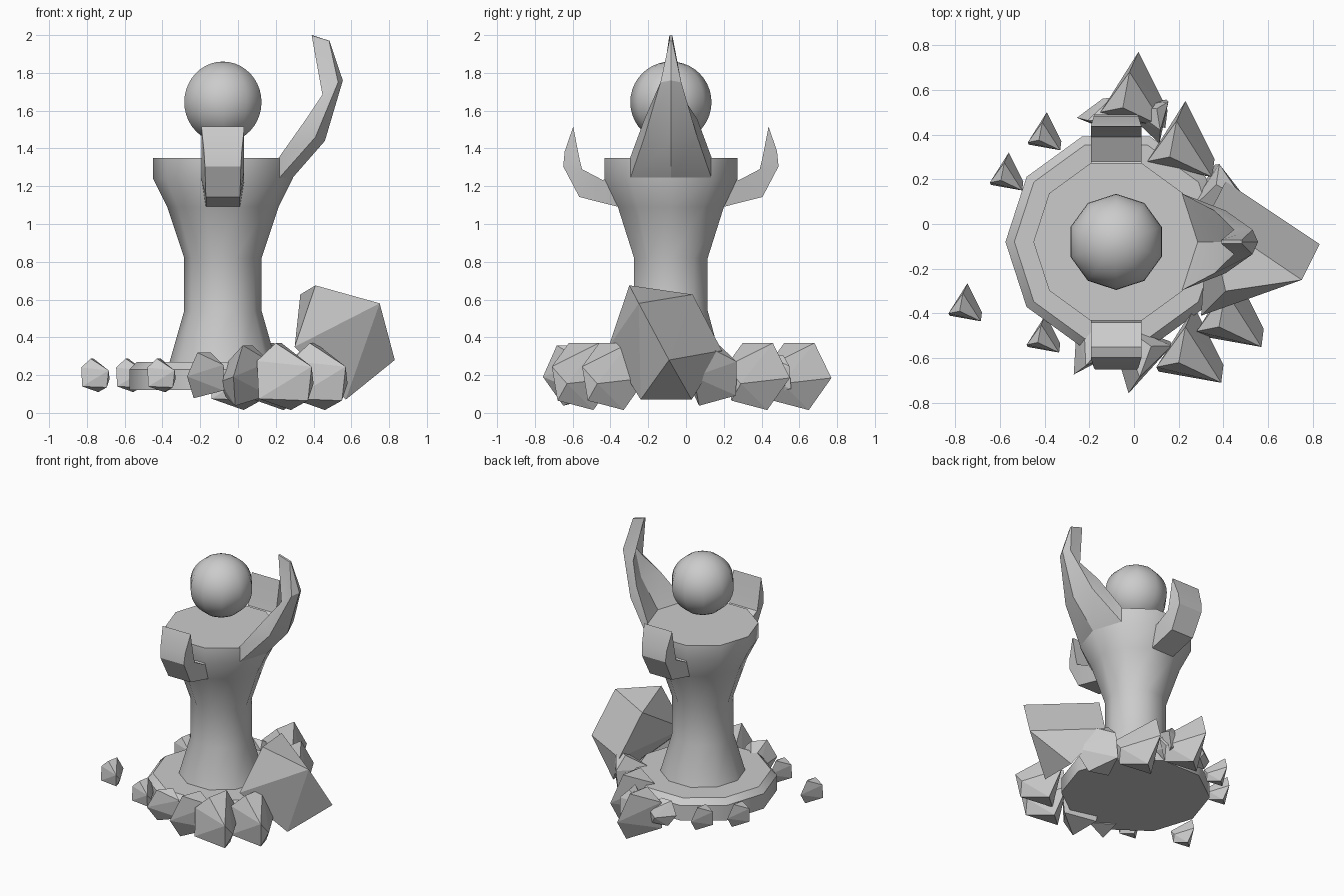
import bpy, bmesh, math
from mathutils import Vector, Matrix

if "Cube" in bpy.data.objects:
    bpy.data.objects.remove(bpy.data.objects["Cube"])

C = Vector((-0.08, -0.08, 0))   # axis of the tower
SIDES = 10


def finish(name, bm, smooth=None):
    bmesh.ops.recalc_face_normals(bm, faces=bm.faces)
    me = bpy.data.meshes.new(name)
    bm.to_mesh(me)
    bm.free()
    ob = bpy.data.objects.new(name, me)
    bpy.context.collection.objects.link(ob)
    if smooth:
        bpy.ops.object.select_all(action='DESELECT')
        ob.select_set(True)
        bpy.context.view_layer.objects.active = ob
        bpy.ops.object.shade_smooth_by_angle(angle=math.radians(smooth))
    return ob


def loft(name, sections, smooth=None):
    """Join equal-sized loops of points with quads and cap both ends."""
    bm = bmesh.new()
    rings = [[bm.verts.new(p) for p in s] for s in sections]
    n = len(rings[0])
    for a, b in zip(rings, rings[1:]):
        for i in range(n):
            j = (i + 1) % n
            bm.faces.new((a[i], a[j], b[j], b[i]))
    bm.faces.new(rings[0])
    bm.faces.new(rings[-1])
    return finish(name, bm, smooth)


def lathe(name, profile):
    def ring(r, z):
        return [C + Vector((r * math.cos(2 * math.pi * i / SIDES),
                            r * math.sin(2 * math.pi * i / SIDES), z)) for i in range(SIDES)]
    return loft(name, [ring(r, z) for r, z in profile], 38)


def hull(name, points, matrix=Matrix()):
    bm = bmesh.new()
    for p in points:
        bm.verts.new(matrix @ Vector(p))
    res = bmesh.ops.convex_hull(bm, input=bm.verts)
    junk = [v for v in res['geom_interior'] if isinstance(v, bmesh.types.BMVert)]
    bmesh.ops.delete(bm, geom=junk, context='VERTS')
    return finish(name, bm)


# Base disc and flared column
lathe("base_disc", [(.495, .12), (.495, .23), (.455, .27)])
lathe("column", [(.285, .26), (.205, .54), (.205, .82), (.295, 1.09), (.37, 1.24), (.37, 1.35)])

# Ball above the platform
bm = bmesh.new()
bmesh.ops.create_uvsphere(bm, u_segments=SIDES, v_segments=20, radius=.215,
                          matrix=Matrix.Translation(C + Vector((0, 0, 1.645))))
finish("ball", bm, 38)

# Tall curved blade growing from two rim faces:
# outer centre, inner centre, outer side, inner side (x, z), half width
blade = [
    ((.285, 1.24), (.285, 1.35), (.215, 1.24), (.215, 1.35), .216),
    ((.46, 1.44), (.42, 1.55), (.41, 1.46), (.36, 1.555), .14),
    ((.555, 1.76), (.475, 1.77), (.53, 1.75), (.447, 1.685), .055),
    ((.484, 1.97), (.392, 2.0), (.482, 1.97), (.39, 1.998), .008),
]
y = C.y
loft("blade", [[(so[0], y - w, so[1]), (oc[0], y, oc[1]), (so[0], y + w, so[1]),
                (si[0], y + w, si[1]), (ic[0], y, ic[1]), (si[0], y - w, si[1])]
               for oc, ic, so, si, w in blade], 30)

# Pair of upturned hooks: outer and inner paths (distance from axis, z)
outer = [(.275, 1.09), (.485, 1.143), (.57, 1.305), (.562, 1.385), (.519, 1.51)]
inner = [(.345, 1.24), (.36, 1.232), (.47, 1.29), (.485, 1.35), (.517, 1.515)]
for name, s in (("front_hook", -1), ("back_hook", 1)):
    loft(name, [[C + Vector((-wo, s * o[0], o[1])), C + Vector((wo, s * o[0], o[1])),
                 C + Vector((.113, s * i[0], i[1])), C + Vector((-.113, s * i[0], i[1]))]
                for o, i, wo in zip(outer, inner, (.09, .09, .095, .1, .113))], 30)

# Rubble around the base: one stone shape, placed, scaled and turned
stone = [(-.15, -.10, .08), (.14, -.17, .05), (.12, -.14, -.13), (-.14, -.12, -.12),
         (-.05, -.08, .175), (-.02, .08, .175), (.02, .17, -.01), (.03, .05, -.18),
         (.15, -.09, -.04)]
places = [  # x, y, size, turn in degrees
    (-.755, -.35, .5, 0), (-.57, .235, .5, 0), (-.40, .415, .5, 0), (-.405, -.49, .5, 0),
    (.25, -.54, 1, 0), (.43, -.38, 1, 0), (.21, .38, 1, 0), (0, .60, 1, 0),
    (-.2, -.58, .68, 150), (.02, -.61, .9, 170), (.42, .11, .9, 250),
    (-.17, .48, .5, 100), (.09, .46, .6, 200),
]
for k, (px, py, size, turn) in enumerate(places):
    z = .195 if size >= 1 else .2
    hull(f"stone_{k + 1}", stone, Matrix.Translation((px, py, z))
         @ Matrix.Rotation(math.radians(turn), 4, 'Z') @ Matrix.Scale(size, 4))

# Large boulder
hull("boulder", [(.41, -.3, .675), (.33, .035, .627), (.41, .19, .33), (.75, -.25, .58),
                 (.83, -.09, .28), (.3, -.41, .35), (.57, -.24, .07), (.57, .03, .07)])
